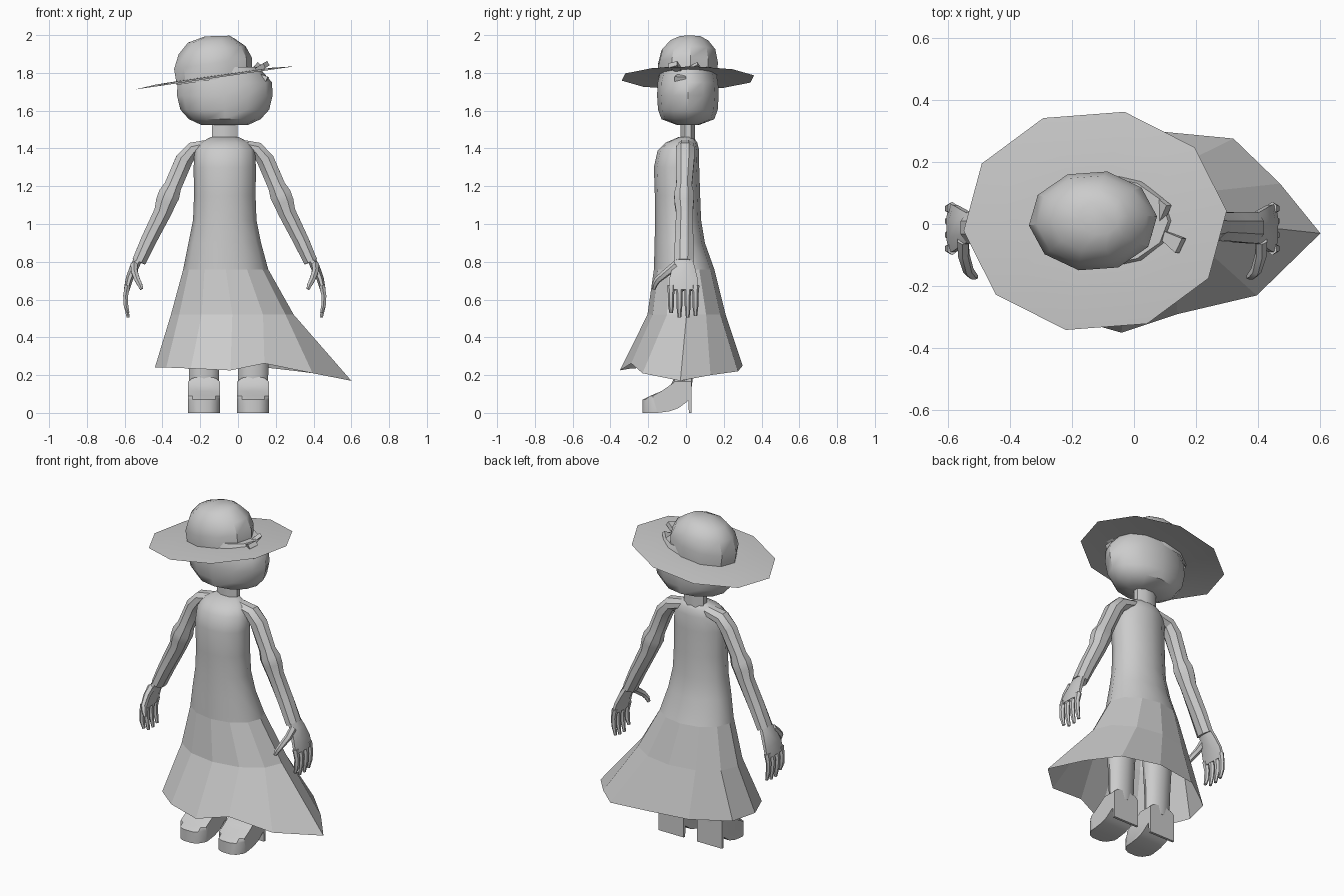
import bpy, bmesh, math
from mathutils import Vector

CX = -0.07  # body midline


def make(name, loops, caps=(True, True), angle=40, side=0, mid=CX):
    """Loft a list of closed loops; side=-1/1 places it left/right of the midline."""
    bm = bmesh.new()
    rows = []
    for loop in loops:
        pts = [Vector(p) for p in loop]
        if side:
            pts = [Vector((mid + side * p.x, p.y, p.z)) for p in pts]
        rows.append([bm.verts.new(p) for p in pts])
    n = len(rows[0])
    for a, b in zip(rows, rows[1:]):
        for i in range(n):
            j = (i + 1) % n
            bm.faces.new((a[i], a[j], b[j], b[i]))
    if caps[0]:
        bm.faces.new(rows[0][::-1])
    if caps[1]:
        bm.faces.new(rows[-1])
    bmesh.ops.recalc_face_normals(bm, faces=bm.faces)
    me = bpy.data.meshes.new(name)
    bm.to_mesh(me)
    bm.free()
    ob = bpy.data.objects.new(name, me)
    bpy.context.collection.objects.link(ob)
    bpy.ops.object.select_all(action='DESELECT')
    ob.select_set(True)
    bpy.context.view_layer.objects.active = ob
    bpy.ops.object.shade_smooth_by_angle(angle=math.radians(angle))
    return ob


def ring(cx, cy, z, rx, ry, n=12, off=0.0, slope=0.0):
    out = []
    for i in range(n):
        a = off + i * math.tau / n
        x = cx + rx * math.cos(a)
        out.append((x, cy + ry * math.sin(a), z + slope * (x - cx)))
    return out


def tube(path, n=8):
    """Loops along (x, y, z, half thickness, half depth) stations."""
    pts = [Vector(p[:3]) for p in path]
    loops = []
    for k, p in enumerate(path):
        t = (pts[min(k + 1, len(pts) - 1)] - pts[max(k - 1, 0)]).normalized()
        u = Vector((-t.z, 0, t.x)).normalized()
        v = t.cross(u)
        loops.append([pts[k] + (u * p[3] * math.cos(a) + v * p[4] * math.sin(a)) * 1.06
                      for a in [(i + 0.5) * math.tau / n for i in range(n)]])
    return loops


# dress: smooth bodice, faceted skirt with a wind-blown hem
hem = [(.6, -.03, .17), (.47, .13, .2), (.32, .275, .22), (.06, .3, .25),
       (-.2, .26, .25), (-.4, .12, .24), (-.44, -.04, .24), (-.38, -.19, .24),
       (-.25, -.29, .235), (-.04, -.35, .225), (.14, -.29, .262), (.395, -.23, .21)]
dress = make("dress", [
    ring(CX, 0, 1.46, .075, .04), ring(CX, -.025, 1.43, .13, .085),
    ring(CX, -.04, 1.39, .16, .11), ring(CX, -.05, 1.3, .165, .12),
    ring(CX, -.045, 1.15, .163, .12), ring(CX, -.042, 1.02, .168, .122),
    ring(CX, -.033, .9, .192, .133), ring(-.065, -.01, .76, .225, .16),
    ring(-.03, .003, .52, .325, .207), hem], caps=(True, False), angle=60)
for poly in dress.data.polygons:
    if poly.center.z < .75:
        poly.use_smooth = False

# neck and head
make("neck", [ring(CX, .01, 1.42, .072, .042, 8, math.pi / 8),
              ring(CX, .01, 1.56, .072, .042, 8, math.pi / 8)])
make("head", [
    ring(CX, .01, 1.525, .125, .06), ring(CX, .01, 1.555, .19, .14),
    ring(CX, .01, 1.605, .235, .158), ring(CX, .01, 1.68, .253, .163),
    ring(CX, .01, 1.75, .25, .16), ring(-.09, .01, 1.83, .2, .14)])

# hat: tilted crown and wide brim
S = .145
make("hat_crown", [
    ring(-.125, .01, 1.765, .2, .158, 10, .09, S),
    ring(-.132, .01, 1.85, .207, .163, 10, .09, S),
    ring(-.137, .012, 1.92, .178, .147, 10, .09, .12),
    ring(-.14, .015, 1.97, .125, .105, 10, .09, .08),
    ring(-.11, .02, 1.995, .065, .055, 10, .09, .03)], caps=(False, True), angle=35)
brim = make("hat_brim", [
    ring(-.125, .01, 1.785, .19, .15, 10, .09, S),
    ring(-.125, .01, 1.783, .31, .255, 10, .09, S),
    ring(-.125, .01, 1.773, .425, .36, 10, .09, S)], caps=(False, False), angle=5)

# ribbon bow at the side of the hat
knot = (.07, -.02, 1.8)
for name, end in (("bow_loop_front", (.15, -.07, 1.845, .018, .035)),
                  ("bow_loop_back", (.1, .07, 1.835, .015, .03)),
                  ("bow_tail", (.155, -.03, 1.765, .02, .04))):
    make(name, tube([knot + (.012, .012), end], 4), angle=10)

for s, label in ((1, "left"), (-1, "right")):
    # arm: shoulder, elbow swelling, forearm
    make(label + "_arm", tube([
        (.07, -.005, 1.42, .03, .045), (.17, -.005, 1.395, .04, .05),
        (.215, -.005, 1.34, .047, .05), (.275, -.01, 1.2, .047, .042),
        (.295, -.01, 1.155, .058, .054), (.312, -.01, 1.115, .055, .052),
        (.33, -.008, 1.06, .047, .045), (.405, -.01, .91, .042, .05),
        (.455, -.012, .8, .037, .052)]), angle=30, side=s)
    # hand with palm, four fingers and thumb
    make(label + "_palm", tube([
        (.455, -.012, .82, .022, .045), (.48, -.012, .77, .024, .06),
        (.505, -.013, .71, .02, .076), (.52, -.014, .65, .015, .08)]), side=s)
    for k, (y, tip) in enumerate(((-.079, .53), (-.035, .505), (.009, .505), (.05, .515))):
        make(f"{label}_finger_{k + 1}", tube([
            (.515, y, .675, .016, .02), (.525, y, .62, .014, .015),
            (.523, y, .57, .013, .015), (.512, y, tip, .008, .009)], 6), side=s)
    make(label + "_thumb", tube([
        (.48, -.05, .78, .02, .026), (.478, -.1, .745, .018, .02),
        (.463, -.15, .705, .016, .018), (.45, -.165, .68, .014, .014),
        (.44, -.17, .655, .009, .009)], 6), side=s)
    # leg hidden under the skirt
    make(label + "_leg", [ring(.13, -.015, z, r, d, 12) for z, r, d in
                          ((.14, .079, .047), (.3, .082, .055), (.5, .09, .07), (.72, .095, .08))],
         side=s, mid=-.05)
    # heeled boot from a side profile, narrowed at its outer faces
    prof = [(-.23, 0), (-.23, .07), (-.19, .09), (-.13, .115), (-.08, .15), (-.06, .19),
            (.03, .19), (.03, 0), (.015, 0), (.013, .065), (-.04, .025), (-.09, .008), (-.15, 0)]
    make(label + "_boot", [[(.13 + dx, max(y, lim), min(z, top)) for y, z in prof]
                           for dx, lim, top in ((-.085, -.175, .165), (-.06, -.215, .185), (-.03, -.23, .19),
                                                (.03, -.23, .19), (.06, -.215, .185), (.085, -.175, .165))],
         angle=35, side=s, mid=-.05)
